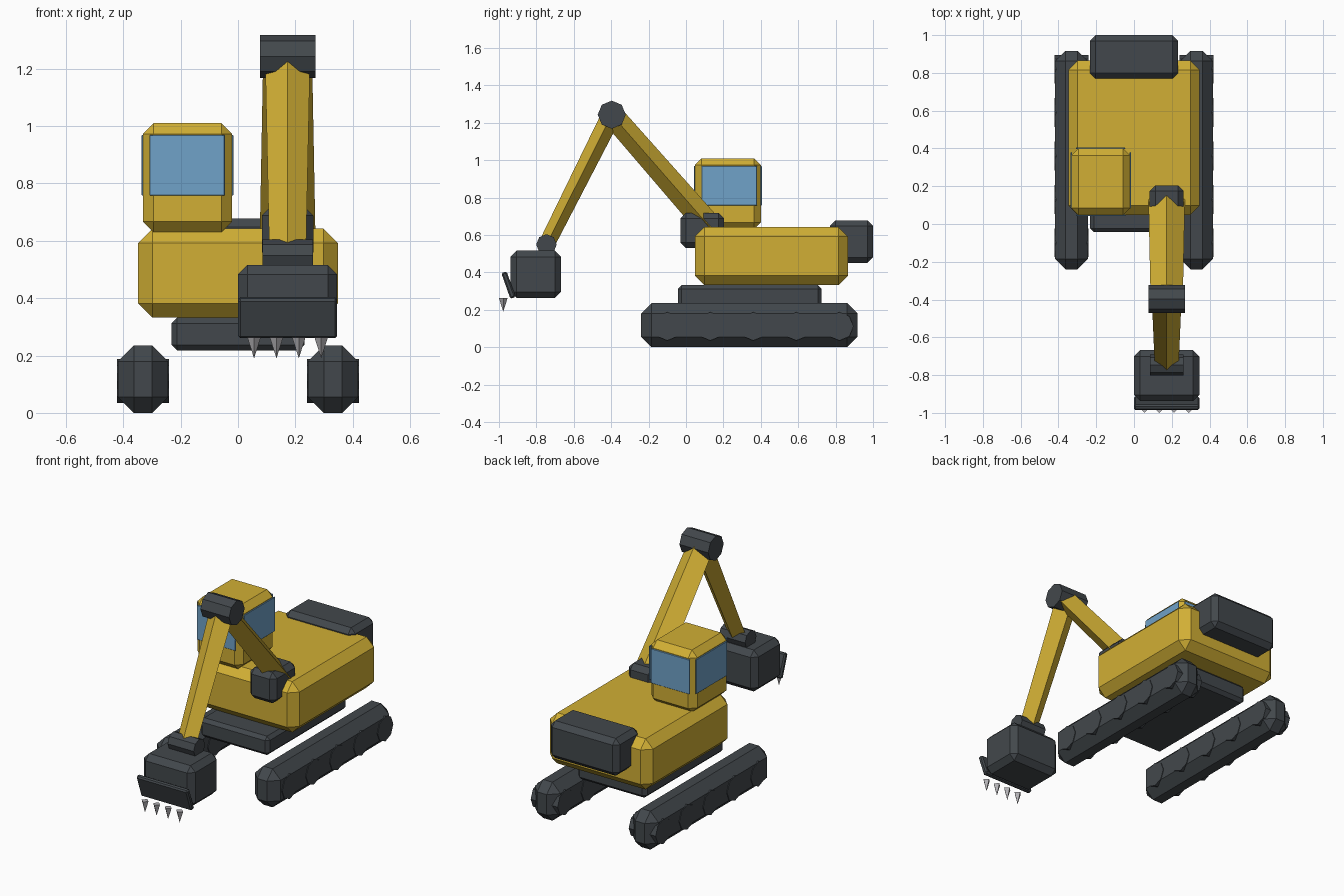
import bpy, bmesh, math
from mathutils import Matrix, Vector

if "Cube" in bpy.data.objects:
    bpy.data.objects.remove(bpy.data.objects["Cube"], do_unlink=True)


def material(name, rgb):
    m = bpy.data.materials.new(name)
    m.use_nodes = True
    m.diffuse_color = (*rgb, 1)
    m.node_tree.nodes["Principled BSDF"].inputs["Base Color"].default_value = (*rgb, 1)
    return m


YELLOW = material("machine yellow", (0.64, 0.43, 0.035))
DARK = material("dark steel", (0.055, 0.064, 0.072))
GLASS = material("blue glass", (0.16, 0.36, 0.58))
METAL = material("light metal", (0.45, 0.44, 0.46))


def finish(bm, name, mat, matrix=Matrix()):
    mesh = bpy.data.meshes.new(name)
    bm.to_mesh(mesh)
    bm.free()
    mesh.materials.append(mat)
    obj = bpy.data.objects.new(name, mesh)
    obj.matrix_world = matrix
    bpy.context.collection.objects.link(obj)
    return obj


def block(name, x, y, z, chamfer, mat, tilt=0):
    """Chamfered box from (min, max) ranges, tilted about x."""
    size = Vector([r[1] - r[0] for r in (x, y, z)])
    centre = Vector([(r[0] + r[1]) / 2 for r in (x, y, z)])
    bm = bmesh.new()
    bmesh.ops.create_cube(bm, size=1)
    bmesh.ops.scale(bm, vec=size, verts=bm.verts)
    if chamfer:
        bmesh.ops.bevel(bm, geom=bm.edges[:], offset=chamfer, segments=1, affect='EDGES')
    return finish(bm, name, mat, Matrix.Translation(centre) @ Matrix.Rotation(tilt, 4, 'X'))


def prism(name, start, end, r1, r2, sides, mat, stretch=1):
    """Tapered prism between two points, stretched across its local x."""
    start, end = Vector(start), Vector(end)
    d = end - start
    bm = bmesh.new()
    bmesh.ops.create_cone(bm, cap_ends=True, segments=sides, radius1=r1, radius2=r2, depth=d.length)
    bmesh.ops.scale(bm, vec=(stretch, 1, 1), verts=bm.verts)
    if abs(d.x) > 0.001:
        turn = Matrix.Rotation(math.pi / 2, 4, 'Y')
    else:
        turn = Matrix.Rotation(math.atan2(-d.y, d.z), 4, 'X')
    return finish(bm, name, mat, Matrix.Translation((start + end) / 2) @ turn)


# Tracks with slightly protruding rollers
for side, sx in (("left", 1), ("right", -1)):
    cx = 0.331 * sx
    block(f"{side}_track", (cx - 0.087, cx + 0.087), (-0.24, 0.917), (0, 0.235), 0.055, DARK)
    for i in range(5):
        y = -0.1 + 0.23 * i
        prism(f"{side}_roller_{i + 1}", (cx - 0.091, y, 0.111), (cx + 0.091, y, 0.111),
              0.076, 0.076, 8, DARK)

# Undercarriage, upper body and counterweight
block("undercarriage", (-0.232, 0.232), (-0.043, 0.725), (0.217, 0.332), 0.02, DARK)
block("body", (-0.348, 0.348), (0.048, 0.865), (0.332, 0.642), 0.05, YELLOW)
block("counterweight", (-0.234, 0.234), (0.77, 1.0), (0.45, 0.678), 0.03, DARK)

# Cab and window plates
block("cab", (-0.331, -0.021), (0.047, 0.4), (0.63, 1.01), 0.037, YELLOW)
win_z = (0.758, 0.969)
for name, y in (("front_window", (0.042, 0.049)), ("back_window", (0.398, 0.405))):
    block(name, (-0.308, -0.046), y, win_z, 0.002, GLASS)
for name, x in (("right_window", (-0.336, -0.329)), ("left_window", (-0.023, -0.016))):
    block(name, x, (0.083, 0.38), win_z, 0.002, GLASS)

# Digging arm
ARM = 0.173
block("boom_mount", (ARM - 0.09, ARM + 0.09), (-0.03, 0.204), (0.53, 0.718), 0.03, DARK)
foot, elbow, wrist = (ARM, 0.13, 0.64), (ARM, -0.397, 1.243), (ARM, -0.746, 0.549)
prism("boom", foot, elbow, 0.068, 0.06, 4, YELLOW, 1.42)
prism("stick", elbow, wrist, 0.053, 0.043, 4, YELLOW, 1.48)
for name, (x, y, z), half, r in (("elbow_joint", elbow, 0.097, 0.075),
                                 ("wrist_joint", wrist, 0.088, 0.055)):
    prism(name, (x - half, y, z), (x + half, y, z), r, r, 8, DARK)

# Bucket, cutting lip and teeth
block("bucket", (0.0, 0.346), (-0.938, -0.668), (0.263, 0.516), 0.033, DARK)
block("bucket_lip", (0.0, 0.346), (-0.964, -0.934), (0.259, 0.405), 0.008, DARK, 0.34)
for i in range(4):
    x = ARM + (i - 1.5) * 0.078
    prism(f"tooth_{i + 1}", (x, -0.977, 0.19), (x, -0.977, 0.262), 0, 0.023, 4, METAL)
